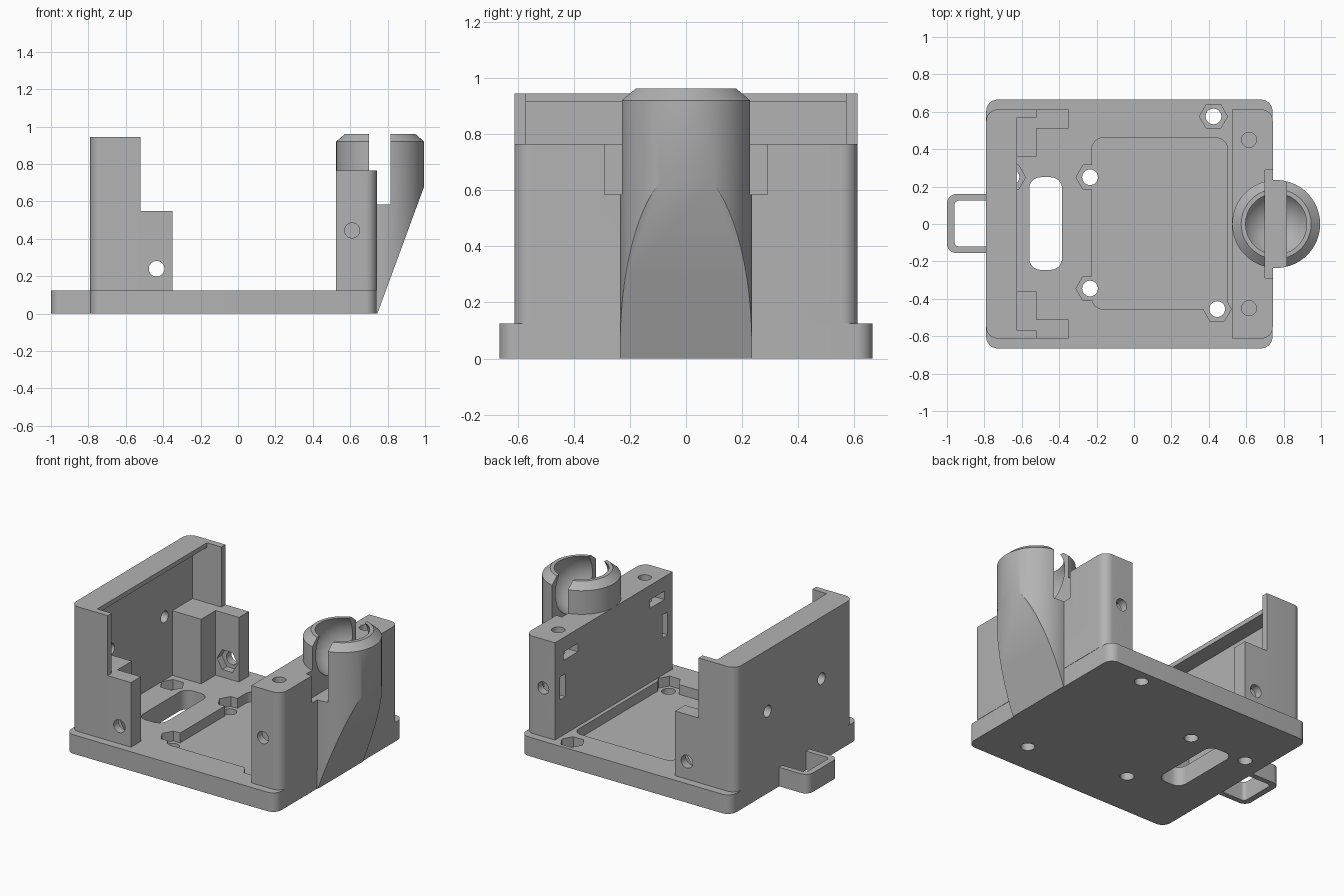
import bpy, bmesh, math
from mathutils import Vector

if "Cube" in bpy.data.objects:
    bpy.data.objects.remove(bpy.data.objects["Cube"])

grey = bpy.data.materials.new("plain grey")
grey.use_nodes = True
COLOUR = (0.45, 0.45, 0.45, 1)
grey.diffuse_color = COLOUR
grey.node_tree.nodes["Principled BSDF"].inputs["Base Color"].default_value = COLOUR


def to_object(bm, name):
    bmesh.ops.recalc_face_normals(bm, faces=bm.faces)
    mesh = bpy.data.meshes.new(name)
    bm.to_mesh(mesh)
    bm.free()
    obj = bpy.data.objects.new(name, mesh)
    bpy.context.collection.objects.link(obj)
    mesh.materials.append(grey)
    return obj


def prism(name, outline, low, high, axis="z"):
    """Extrude a 2D outline along an axis."""
    place = {"x": lambda u, v, w: (w, u, v),
             "y": lambda u, v, w: (u, w, v),
             "z": lambda u, v, w: (u, v, w)}[axis]
    bm = bmesh.new()
    face = bm.faces.new([bm.verts.new(place(u, v, low)) for u, v in outline])
    grown = bmesh.ops.extrude_face_region(bm, geom=[face])["geom"]
    shift = Vector(place(0, 0, high - low))
    bmesh.ops.translate(bm, vec=shift,
                        verts=[g for g in grown if isinstance(g, bmesh.types.BMVert)])
    return to_object(bm, name)


def rounded(x0, x1, y0, y1, right=0.0, left=0.0):
    """Rectangle outline with separate radii for its right and left corners."""
    points = []
    corners = [(x1, y1, right), (x0, y1, left), (x0, y0, left), (x1, y0, right)]
    signs = [(1, 1), (-1, 1), (-1, -1), (1, -1)]
    for k, ((x, y, r), (sx, sy)) in enumerate(zip(corners, signs)):
        steps = 8 if r else 0
        for i in range(steps + 1):
            a = math.pi / 2 * (k + (i / steps if steps else 0))
            points.append((x - sx * r + r * math.cos(a), y - sy * r + r * math.sin(a)))
    return points


def ring(u, v, r, sides=32):
    return [(u + r * math.cos(math.tau * i / sides), v + r * math.sin(math.tau * i / sides))
            for i in range(sides)]


def box(name, x0, x1, y0, y1, z0, z1):
    return prism(name, rounded(x0, x1, y0, y1), z0, z1)


def combine(obj, tools, operation="DIFFERENCE"):
    """Apply a boolean with every tool, then discard the tools."""
    for tool in tools:
        mod = obj.modifiers.new("combine", "BOOLEAN")
        mod.operation, mod.solver, mod.object = operation, "EXACT", tool
        bpy.context.view_layer.update()
        graph = bpy.context.evaluated_depsgraph_get()
        result = bpy.data.meshes.new_from_object(obj.evaluated_get(graph))
        obj.modifiers.clear()
        obj.data = result
        bpy.data.objects.remove(tool)
    return obj


FLOOR, POCKET = 0.125, 0.06
HOLE, NUT = 0.042, 0.075
parts = []

# Base plate with board pocket, cable slot, screw holes and nut traps
base = prism("base_plate", rounded(-0.79, 0.74, -0.665, 0.665, 0.06, 0.06), 0, FLOOR)
cuts = [prism("pocket", rounded(-0.225, 0.5, -0.455, 0.46, 0.06, 0.06), POCKET, 0.3),
        prism("slot", rounded(-0.56, -0.385, -0.245, 0.25, 0.06, 0.06), -0.1, 0.3)]
for x, y in [(-0.235, 0.25), (-0.235, -0.345), (0.425, 0.575), (0.445, -0.455), (-0.655, 0.25)]:
    cuts += [prism("nut", ring(x, y, NUT, 6), POCKET, 0.3),
             prism("hole", ring(x, y, HOLE), -0.1, 0.3)]
parts.append(combine(base, cuts))

# Cable loop on the outside of the plate
loop = prism("cable_loop", rounded(-1, -0.79, -0.155, 0.16, 0, 0.05), 0, FLOOR)
parts.append(combine(loop, [prism("gap", rounded(-0.96, -0.7, -0.12, 0.125, 0, 0.025), -0.1, 0.3)]))

# Tall wall: hollowed inside, with a thin top ledge and side lips
tall = prism("tall_wall", rounded(-0.79, -0.52, -0.612, 0.612, 0, 0.06), FLOOR, 0.945)
cuts = [box("hollow", -0.73, -0.4, -0.57, 0.57, 0, 0.915),
        box("ledge_trim", -0.625, -0.4, -0.57, 0.57, 0.8, 1.1)]
cuts += [prism("hole", ring(s * 0.28, 0.54, 0.038), -1, -0.6, "x") for s in (-1, 1)]
parts.append(combine(tall, cuts))

# Corner posts and side tabs with cross holes and nut traps
for side, label in ((1, "back"), (-1, "front")):
    near, far = sorted((side * 0.36, side * 0.57))
    parts.append(box(label + "_post", -0.73, -0.52, near, far, FLOOR, 0.55))
    near, far = sorted((side * 0.51, side * 0.612))
    tab = box(label + "_tab", -0.52, -0.35, near, far, FLOOR, 0.55)
    near, far = sorted((side * 0.4, side * 0.56))
    parts.append(combine(tab, [
        prism("hole", ring(-0.435, 0.24, HOLE), -1, 1, "y"),
        prism("nut", ring(-0.435, 0.24, NUT, 6), near, far, "y")]))


def socket_cuts():
    """Spherical seat and the cross slot that splits the socket."""
    bm = bmesh.new()
    bmesh.ops.create_uvsphere(bm, u_segments=48, v_segments=24, radius=0.2)
    bmesh.ops.translate(bm, vec=(0.76, 0, 0.847), verts=bm.verts)
    return [to_object(bm, "ball"), box("split", 0.7, 0.815, -0.29, 0.29, 0.585, 1.2)]


# Thick wall with screw holes and nut slots
thick = prism("thick_wall", rounded(0.525, 0.742, -0.612, 0.612, 0.06, 0), FLOOR, 0.765)
cuts = socket_cuts()
for s in (-1, 1):
    cuts += [prism("top_hole", ring(0.615, s * 0.45, 0.04), 0.5, 1),
             prism("side_hole", ring(0.61, 0.445, 0.04), *sorted((s * 0.42, s * 0.8)), "y"),
             box("top_nut", 0.4, 0.68, *sorted((s * 0.375, s * 0.525)), 0.615, 0.67),
             box("side_nut", 0.4, 0.68, *sorted((s * 0.505, s * 0.56)), 0.37, 0.52)]
parts.append(combine(thick, cuts))

# Round ball socket, turned from a profile and sliced by a slanted plane below
bm = bmesh.new()
profile = [(0, 0), (0.235, 0), (0.235, 0.92), (0.187, 0.962), (0, 0.962)]
verts = [bm.verts.new((0.76 + r, 0, z)) for r, z in profile]
edges = [bm.edges.new(pair) for pair in zip(verts, verts[1:])]
bmesh.ops.spin(bm, geom=verts + edges, cent=(0.76, 0, 0), axis=(0, 0, 1),
               angle=math.tau, steps=64, use_duplicate=False)
bmesh.ops.remove_doubles(bm, verts=bm.verts, dist=0.0005)
socket = to_object(bm, "ball_socket")
slant = [(0.695, -0.136), (1.045, 0.816), (1.3, 0.816), (1.3, -0.136)]
parts.append(combine(socket, [prism("slice", slant, -0.5, 0.5, "y")] + socket_cuts()))

# Smooth the round faces and keep the edges sharp
bpy.ops.object.select_all(action="DESELECT")
for part in parts:
    part.select_set(True)
bpy.context.view_layer.objects.active = parts[0]
bpy.ops.object.shade_smooth_by_angle(angle=math.radians(30))
